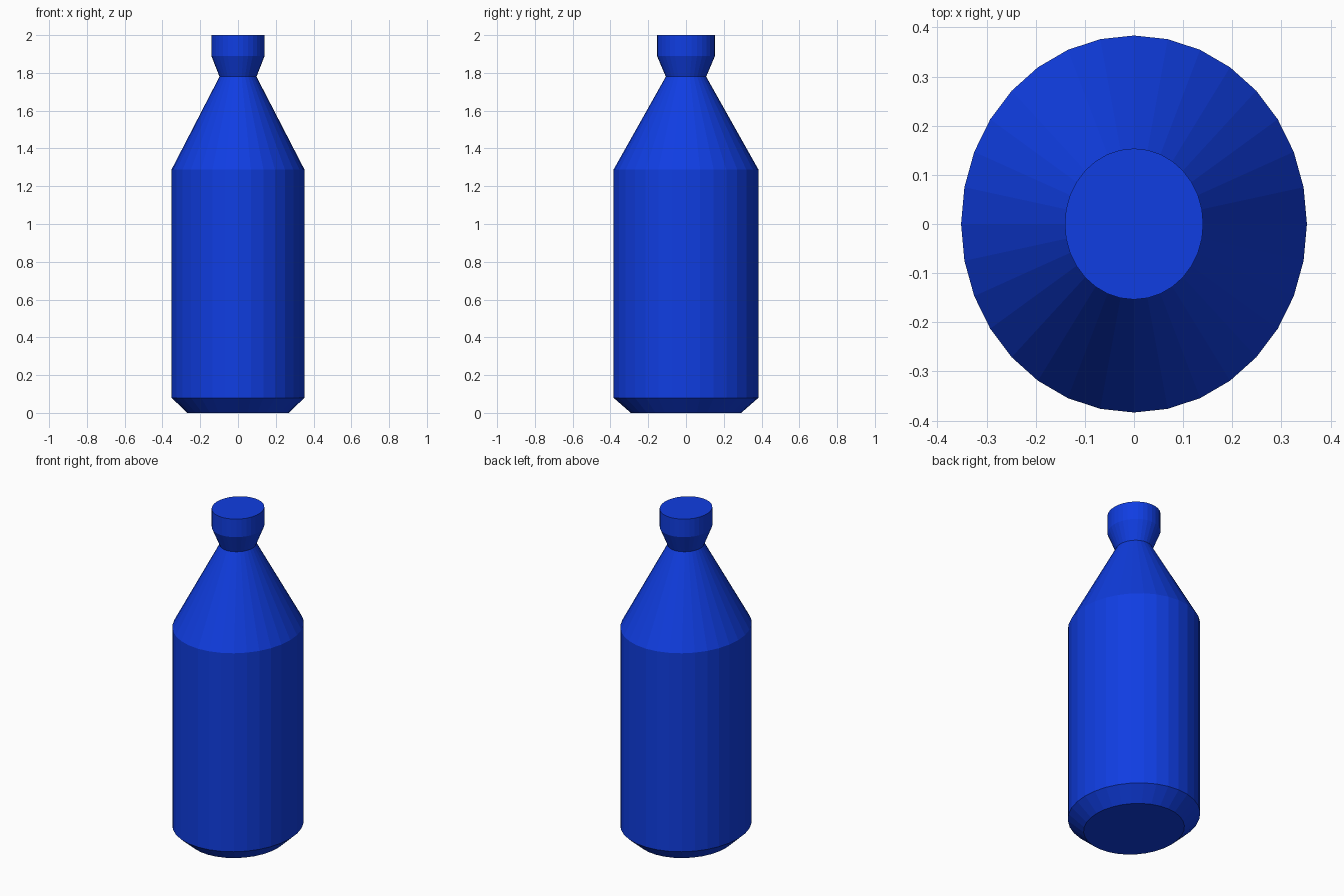
import bpy, bmesh
from math import cos, sin, pi

if "Cube" in bpy.data.objects:
    bpy.data.objects.remove(bpy.data.objects["Cube"])

SIDES = 32
DEPTH = 1.09  # the bottle is slightly deeper than wide

# (radius along x, height), from the base to the rim
PROFILE = [(0.268, 0.0), (0.352, 0.08), (0.352, 1.288),
           (0.098, 1.78), (0.141, 1.89), (0.141, 2.0)]

bm = bmesh.new()

# Rings of the bottle
rings = [[bm.verts.new((r * cos(2 * pi * i / SIDES),
                        r * DEPTH * sin(2 * pi * i / SIDES), z))
          for i in range(SIDES)] for r, z in PROFILE]

# Walls between neighbouring rings
for low, high in zip(rings, rings[1:]):
    for i in range(SIDES):
        j = (i + 1) % SIDES
        bm.faces.new((low[i], low[j], high[j], high[i]))

# Flat base and flat top
bm.faces.new(rings[0][::-1])
bm.faces.new(rings[-1])

mesh = bpy.data.meshes.new("bottle")
bm.to_mesh(mesh)
bm.free()
bottle = bpy.data.objects.new("bottle", mesh)
bpy.context.collection.objects.link(bottle)

# Deep blue colour
blue = bpy.data.materials.new("blue")
blue.diffuse_color = (0.005, 0.047, 0.76, 1.0)
blue.use_nodes = True
blue.node_tree.nodes["Principled BSDF"].inputs["Base Color"].default_value = blue.diffuse_color
mesh.materials.append(blue)
